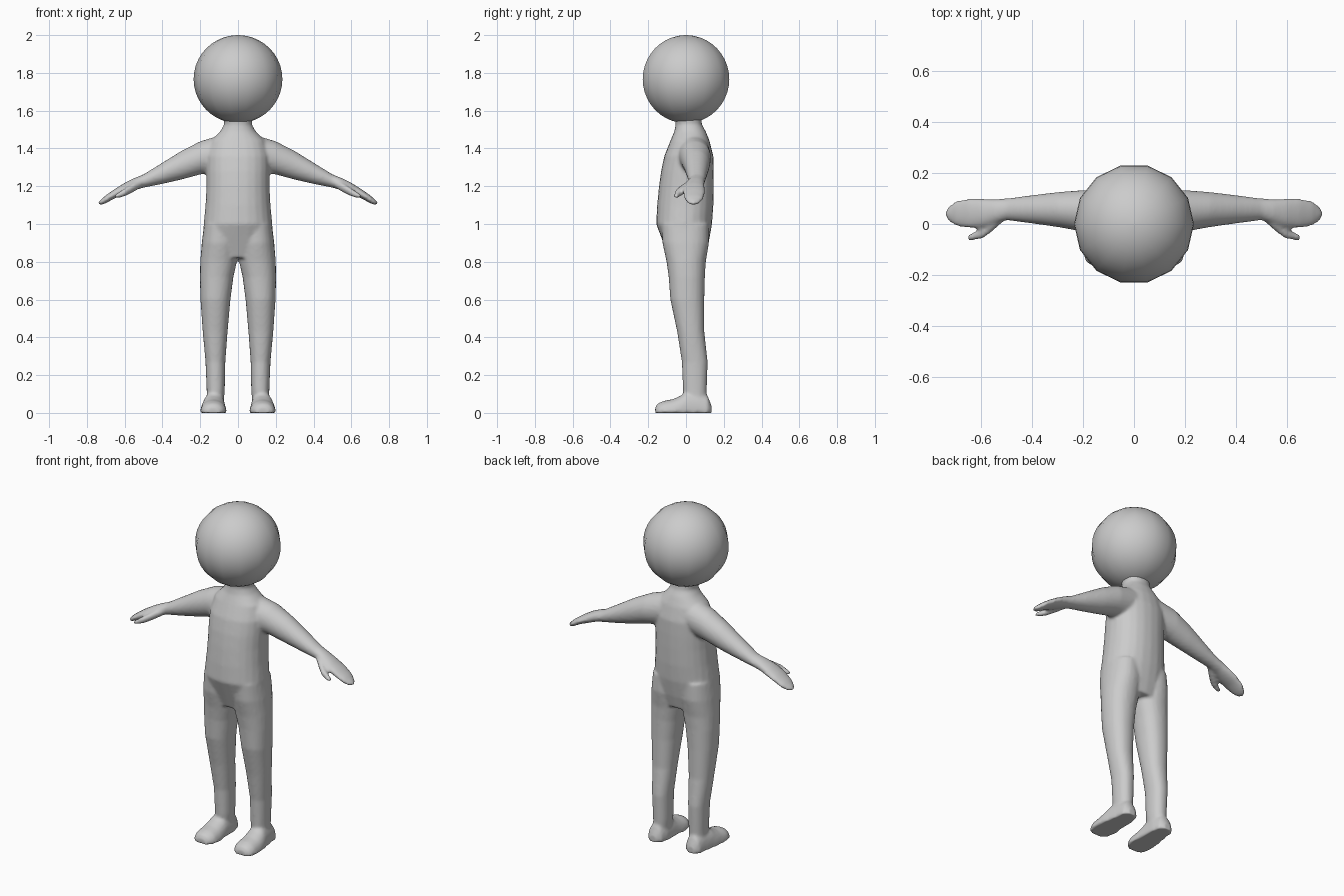
import bpy, bmesh, math
from mathutils import Vector


def loft(bm, axis, rows, side=1, n=24, power=2.2, floor=None):
    """Skin ellipse-like rings; each row is (position, a0, a1, b0, b1)."""
    rings = []
    for t, a0, a1, b0, b1 in rows:
        ring = []
        for i in range(n):
            ang = 2 * math.pi * i / n
            c, s = math.cos(ang), math.sin(ang)
            c = math.copysign(abs(c) ** (2 / power), c)
            s = math.copysign(abs(s) ** (2 / power), s)
            a = (a0 + a1) / 2 + (a1 - a0) / 2 * c
            b = (b0 + b1) / 2 + (b1 - b0) / 2 * s
            co = {'x': (t, a, b), 'y': (a, t, b), 'z': (a, b, t)}[axis]
            z = co[2] if floor is None else max(co[2], floor)
            ring.append(bm.verts.new((co[0] * side, co[1], z)))
        rings.append(ring)
    faces = [bm.faces.new(rings[0]), bm.faces.new(rings[-1])]
    for r, q in zip(rings, rings[1:]):
        for i in range(n):
            j = (i + 1) % n
            faces.append(bm.faces.new((r[i], r[j], q[j], q[i])))
    bmesh.ops.recalc_face_normals(bm, faces=faces)


def make_object(name, bm):
    mesh = bpy.data.meshes.new(name)
    bm.to_mesh(mesh)
    bm.free()
    mesh.shade_smooth()
    obj = bpy.data.objects.new(name, mesh)
    bpy.context.collection.objects.link(obj)
    return obj


# head: 14-sided smooth ball
bm = bmesh.new()
head = []
for k in range(21):
    a = math.pi * (0.01 + 0.98 * k / 20)
    r = 0.235 * math.sin(a)
    head.append((1.767 - 0.233 * math.cos(a), -r, r, -r, r))
loft(bm, 'z', head, n=14, power=2)
make_object("head", bm)

bm = bmesh.new()

# torso and neck: z, x range, y range
torso = [(0.82, 0.14, -0.09, 0.10), (0.90, 0.185, -0.12, 0.12),
         (1.00, 0.182, -0.158, 0.138), (1.10, 0.172, -0.153, 0.145),
         (1.20, 0.167, -0.143, 0.147), (1.28, 0.168, -0.132, 0.147),
         (1.36, 0.168, -0.115, 0.145), (1.44, 0.145, -0.083, 0.125),
         (1.49, 0.095, -0.062, 0.105), (1.525, 0.073, -0.055, 0.085),
         (1.57, 0.08, -0.06, 0.08)]
loft(bm, 'z', [(z, -w, w, f, b) for z, w, f, b in torso])

leg = [(0.06, 0.075, 0.165, -0.01, 0.108), (0.12, 0.07, 0.166, -0.016, 0.11),
       (0.27, 0.067, 0.172, -0.022, 0.115), (0.43, 0.055, 0.187, -0.047, 0.097),
       (0.60, 0.04, 0.199, -0.083, 0.097), (0.72, 0.024, 0.202, -0.092, 0.10),
       (0.80, 0.006, 0.20, -0.103, 0.105), (0.90, 0.0, 0.192, -0.125, 0.122),
       (1.00, 0.01, 0.18, -0.13, 0.12)]

foot = [(-0.163, 0.10, 0.165, -0.03, 0.03), (-0.15, 0.077, 0.188, -0.05, 0.05),
        (-0.12, 0.062, 0.199, -0.06, 0.063), (-0.07, 0.06, 0.20, -0.07, 0.073),
        (-0.03, 0.063, 0.197, -0.08, 0.09), (0.0, 0.066, 0.19, -0.09, 0.11),
        (0.07, 0.068, 0.178, -0.09, 0.11), (0.115, 0.078, 0.172, -0.08, 0.09),
        (0.135, 0.10, 0.15, -0.03, 0.04)]

# arm and mitten hand: x, y range, z range
arm = [(0.06, -0.06, 0.125, 1.28, 1.48), (0.20, -0.03, 0.133, 1.262, 1.438),
       (0.30, -0.012, 0.125, 1.235, 1.387), (0.40, 0.002, 0.113, 1.212, 1.325),
       (0.50, 0.015, 0.10, 1.192, 1.263), (0.55, 0.0, 0.098, 1.178, 1.243),
       (0.60, -0.015, 0.10, 1.157, 1.218), (0.65, -0.017, 0.10, 1.137, 1.187),
       (0.70, -0.008, 0.09, 1.11, 1.152), (0.725, 0.01, 0.07, 1.10, 1.13),
       (0.738, 0.03, 0.05, 1.103, 1.117)]

thumb = [(0.51, 0.01, 0.06, 1.195, 1.235), (0.55, -0.025, 0.03, 1.17, 1.22),
         (0.59, -0.056, -0.005, 1.15, 1.195), (0.625, -0.064, -0.03, 1.138, 1.173),
         (0.65, -0.064, -0.042, 1.135, 1.155)]

for side in (1, -1):
    loft(bm, 'z', leg, side)
    loft(bm, 'y', foot, side, floor=0.0)
    loft(bm, 'x', arm, side, power=2)
    loft(bm, 'x', thumb, side, n=12, power=2)

# fuse the limbs into one softly blended body
body = make_object("body", bm)
fuse = body.modifiers.new("fuse", 'REMESH')
fuse.mode = 'VOXEL'
fuse.voxel_size = 0.009
fuse.use_smooth_shade = True
blend = body.modifiers.new("blend", 'SMOOTH')
blend.factor = 0.5
blend.iterations = 5
